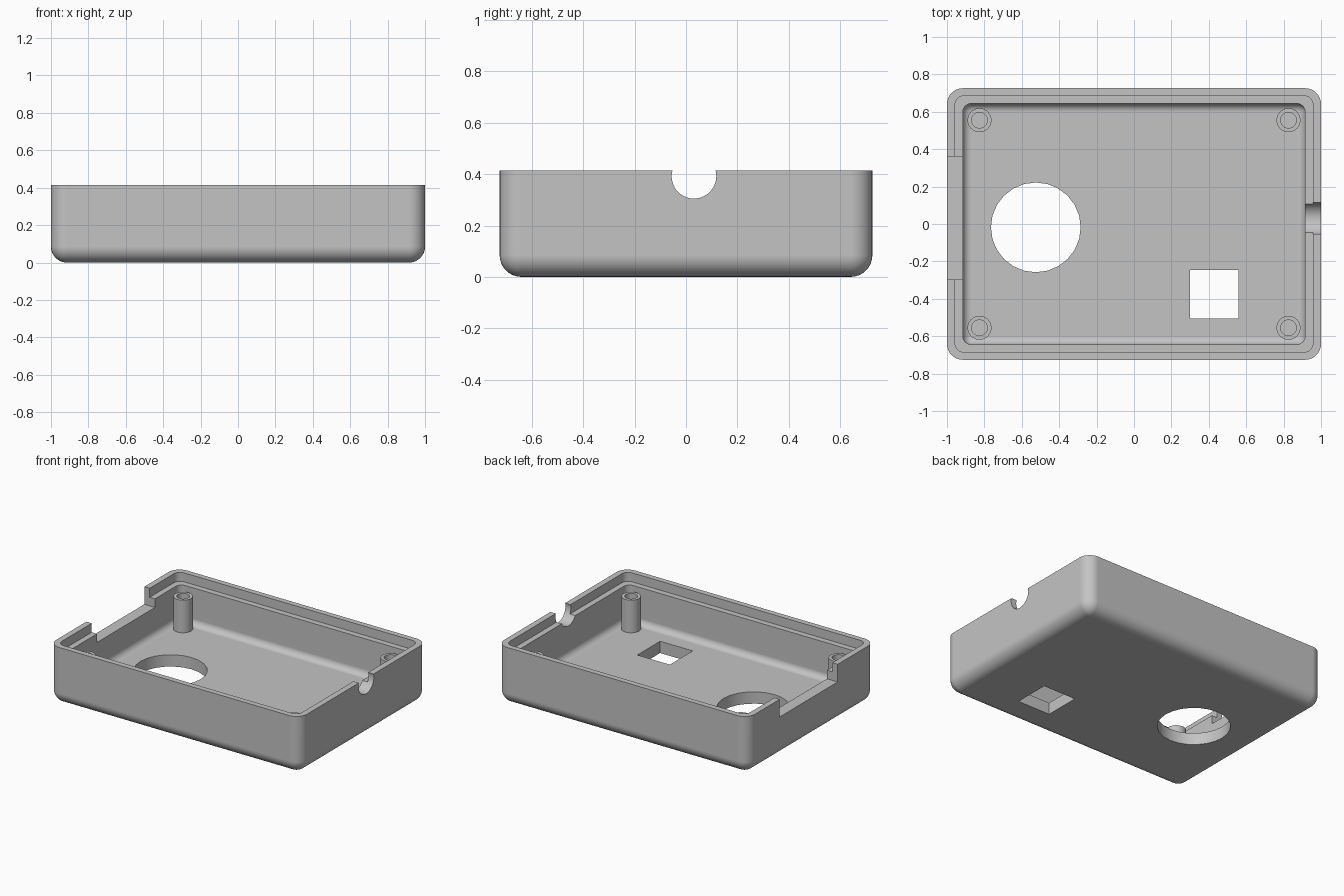
import bpy, bmesh
from math import sin, cos, pi

cube = bpy.data.objects.get("Cube")
if cube:
    bpy.data.objects.remove(cube, do_unlink=True)

HX, HY, HEIGHT = 1.0, 0.726, 0.415
WALL, LIP = 0.085, 0.043
FLOOR_Z, LIP_Z, POST_Z = 0.085, 0.35, 0.32
OUTER_R, INNER_R = 0.085, 0.045

grey = bpy.data.materials.new("light_grey_plastic")
grey.use_nodes = True
colour = (0.55, 0.55, 0.55, 1)
grey.diffuse_color = colour
grey.node_tree.nodes["Principled BSDF"].inputs["Base Color"].default_value = colour


def loft(name, rings, segs=8):
    """Closed solid through rounded-rectangle rings (half x, half y, corner radius, z)."""
    bm = bmesh.new()
    loops = []
    for hx, hy, r, z in rings:
        loop = []
        for k, (sx, sy) in enumerate([(1, 1), (-1, 1), (-1, -1), (1, -1)]):
            for i in range(segs + 1):
                a = (k + i / segs) * pi / 2
                loop.append(bm.verts.new((sx * (hx - r) + r * cos(a),
                                          sy * (hy - r) + r * sin(a), z)))
        loops.append(loop)
    for a, b in zip(loops, loops[1:]):
        for i in range(len(a)):
            j = (i + 1) % len(a)
            bm.faces.new((a[i], a[j], b[j], b[i]))
    bm.faces.new(loops[0])
    bm.faces.new(loops[-1])
    bmesh.ops.remove_doubles(bm, verts=bm.verts, dist=1e-4)
    bmesh.ops.recalc_face_normals(bm, faces=bm.faces)
    mesh = bpy.data.meshes.new(name)
    bm.to_mesh(mesh)
    bm.free()
    mesh.materials.append(grey)
    obj = bpy.data.objects.new(name, mesh)
    bpy.context.collection.objects.link(obj)
    return obj


def activate(obj):
    bpy.ops.object.select_all(action='DESELECT')
    obj.select_set(True)
    bpy.context.view_layer.objects.active = obj


def cut(target, cutter):
    cutter.hide_render = True
    mod = target.modifiers.new("cut", 'BOOLEAN')
    mod.operation = 'DIFFERENCE'
    mod.solver = 'EXACT'
    mod.object = cutter
    activate(target)
    bpy.ops.object.modifier_apply(modifier=mod.name)
    bpy.data.objects.remove(cutter, do_unlink=True)


def smooth(obj):
    activate(obj)
    bpy.ops.object.shade_smooth_by_angle()
    obj.modifiers.new("flat_normals", 'WEIGHTED_NORMAL').keep_sharp = True


def fillet(hx, hy, r, z, steps=8):
    """Rings of a rounded bottom edge, from the floor up to the wall."""
    rings = []
    for i in range(steps + 1):
        a = i / steps * pi / 2
        d = r * (1 - sin(a))
        rings.append((hx - d, hy - d, max(r - d, 0.002), z + r * (1 - cos(a))))
    return rings


# Tray: outer skin, stepped rim, then the cavity down to the floor
ix, iy = HX - WALL, HY - WALL + 0.003
lx, ly = HX - LIP, HY - LIP + 0.003
profile = fillet(HX, HY, OUTER_R, 0)
profile += [(HX, HY, OUTER_R, HEIGHT),
            (lx, ly, 0.05, HEIGHT), (lx, ly, 0.05, LIP_Z),
            (ix, iy, INNER_R, LIP_Z)]
profile += reversed(fillet(ix, iy, INNER_R, FLOOR_Z))
tray = loft("tray", profile)

# Round and square openings in the floor
hole = loft("round_hole_cutter", [(0.24, 0.24, 0.24, -0.1), (0.24, 0.24, 0.24, 0.2)], 6)
hole.location = (-0.525, -0.018, 0)
cut(tray, hole)
window = loft("square_hole_cutter", [(0.13, 0.13, 0, -0.1), (0.13, 0.13, 0, 0.2)], 1)
window.location = (0.43, -0.375, 0)
cut(tray, window)

# Wide notch in the right wall
notch = loft("notch_cutter", [(0.15, 0.33, 0, 0.288), (0.15, 0.33, 0, 0.6)], 1)
notch.location = (-1, 0.032, 0)
cut(tray, notch)

# Round cable notch in the left wall
cable = loft("cable_cutter", [(0.087, 0.087, 0.087, -0.15), (0.087, 0.087, 0.087, 0.15)], 10)
cable.rotation_euler = (0, pi / 2, 0)
cable.location = (1, 0.031, 0.392)
cut(tray, cable)
smooth(tray)

# Hollow screw posts in the four corners
for x_name, sx in (("left", 1), ("right", -1)):
    for y_name, sy in (("front", -1), ("back", 1)):
        rings = [(r, r, r, z) for r, z in ((0.064, FLOOR_Z - 0.01), (0.064, POST_Z),
                                           (0.042, POST_Z), (0.042, FLOOR_Z + 0.005))]
        post = loft(f"{y_name}_{x_name}_screw_post", rings)
        post.location = (sx * 0.826, sy * 0.555, 0)
        smooth(post)
